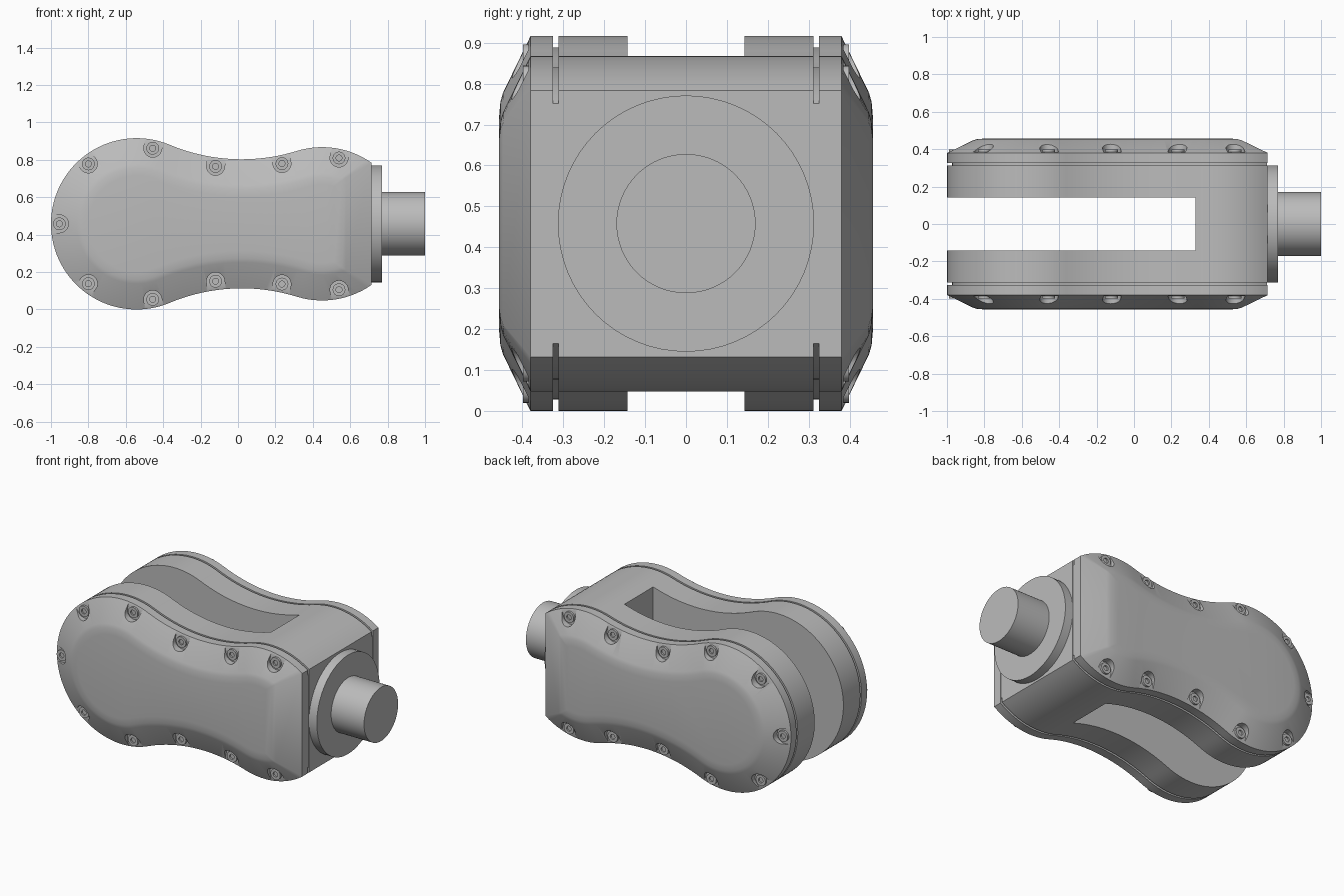
import bpy, bmesh
from math import sin, cos, pi, radians, atan2, acos

cube = bpy.data.objects.get("Cube")
if cube:
    bpy.data.objects.remove(cube)

MID = 0.458   # height of the centre line, also the lobe radius
END = 0.715   # flat end of the housing

grey = bpy.data.materials.new("plain_grey")
grey.use_nodes = True
grey.diffuse_color = (0.5, 0.5, 0.5, 1)
grey.node_tree.nodes["Principled BSDF"].inputs["Base Color"].default_value = (0.5, 0.5, 0.5, 1)


def arc(cx, cz, r, a0, a1, n):
    return [(cx + r * cos(a0 + (a1 - a0) * i / n), cz + r * sin(a0 + (a1 - a0) * i / n))
            for i in range(n + 1)]


def outline(inset, end_inset):
    """Two lobes joined by a waist, offset inwards, as (x, z) points."""
    r = MID - inset
    left = atan2(1.342, 0.562)
    right = atan2(1.39, -0.43)
    top = arc(-0.542, 0, r, pi, left, 32)
    top += arc(0.02, 1.342, 0.997 + inset, left + pi, right + pi, 20)[1:]
    top += arc(0.45, -0.048, r, right, acos((END - end_inset - 0.45) / r), 14)[1:]
    return top + [(x, -z) for x, z in reversed(top[1:])]


def loft(bm, rings):
    """Skin a list of equal rings of 3D points and cap both ends."""
    loops = [[bm.verts.new(p) for p in ring] for ring in rings]
    n = len(loops[0])
    for a, b in zip(loops, loops[1:]):
        for i in range(n):
            j = (i + 1) % n
            bm.faces.new((a[i], a[j], b[j], b[i]))
    bm.faces.new(loops[0])
    bm.faces.new(loops[-1])


def layers(bm, steps):
    loft(bm, [[(x, y, z + MID) for x, z in outline(d, e)] for y, d, e in steps])


def finish(bm, name):
    bmesh.ops.recalc_face_normals(bm, faces=bm.faces)
    mesh = bpy.data.meshes.new(name)
    bm.to_mesh(mesh)
    bm.free()
    mesh.materials.append(grey)
    obj = bpy.data.objects.new(name, mesh)
    bpy.context.collection.objects.link(obj)
    return obj


def activate(obj):
    bpy.ops.object.select_all(action='DESELECT')
    obj.select_set(True)
    bpy.context.view_layer.objects.active = obj


def smooth(obj):
    activate(obj)
    bpy.ops.object.shade_smooth_by_angle(angle=radians(30))


def cut(obj, cutter):
    mod = obj.modifiers.new("cut", 'BOOLEAN')
    mod.operation = 'DIFFERENCE'
    mod.solver = 'EXACT'
    mod.object = cutter
    activate(obj)
    bpy.ops.object.modifier_apply(modifier=mod.name)
    bpy.data.objects.remove(cutter)


# Forked body with an open slot at the round end
bm = bmesh.new()
layers(bm, [(-0.312, 0, 0), (0.312, 0, 0)])
body = finish(bm, "forked_body")
bm = bmesh.new()
loft(bm, [[(x, y, z) for y, z in ((-0.143, -1), (0.143, -1), (0.143, 2), (-0.143, 2))]
          for x in (-1.5, 0.33)])
cut(body, finish(bm, "slot_cutter"))
smooth(body)

# Screw places: x, height from the centre line, outward direction in degrees
SPOTS = [(-0.542 - 0.413, 0, 180), (-0.8, 0.32, 129), (-0.456, 0.404, 78),
         (-0.12, 0.307, 82), (0.235, 0.322, 102), (0.54, 0.352, 77)]
SPOTS += [(x, -z, -a) for x, z, a in SPOTS[1:]]

for side, s in (("front", -1), ("back", 1)):
    # Recessed gasket that leaves the groove
    bm = bmesh.new()
    layers(bm, [(s * 0.31, 0.028, 0.003), (s * 0.327, 0.028, 0.003)])
    smooth(finish(bm, side + "_gasket"))

    # Cover with a sloped rim and a softened plateau
    bm = bmesh.new()
    layers(bm, [(s * y, d, d) for y, d in
                ((0.325, 0), (0.38, 0), (0.447, 0.138), (0.4535, 0.16), (0.457, 0.2))])
    cover = finish(bm, side + "_cover")

    # Pockets, round inside and open outwards
    bm = bmesh.new()
    for x, z, a in SPOTS:
        a = radians(a)
        shape = arc(x, z, 0.048, a + pi / 2, a + 3 * pi / 2, 16)
        shape += [(px + 0.12 * cos(a), pz + 0.12 * sin(a)) for px, pz in (shape[-1], shape[0])]
        loft(bm, [[(px, s * y, pz + MID) for px, pz in shape] for y in (0.385, 0.52)])
    cut(cover, finish(bm, side + "_pocket_cutter"))
    smooth(cover)

    # Socket screws
    bm = bmesh.new()
    for x, z, a in SPOTS:
        loft(bm, [[(px, s * y, pz + MID) for px, pz in arc(x, z, r, 0, 2 * pi, 24)[:-1]]
                  for r, y in ((0.034, 0.382), (0.034, 0.398), (0.016, 0.398), (0.016, 0.388))])
    smooth(finish(bm, side + "_screws"))

# Round flange and output shaft
for name, r, x0, x1 in (("flange", 0.313, 0.68, 0.77), ("shaft", 0.17, 0.75, 1.0)):
    bm = bmesh.new()
    loft(bm, [[(x, y, z) for y, z in arc(0, MID, r, 0, 2 * pi, 64)[:-1]] for x in (x0, x1)])
    smooth(finish(bm, name))
